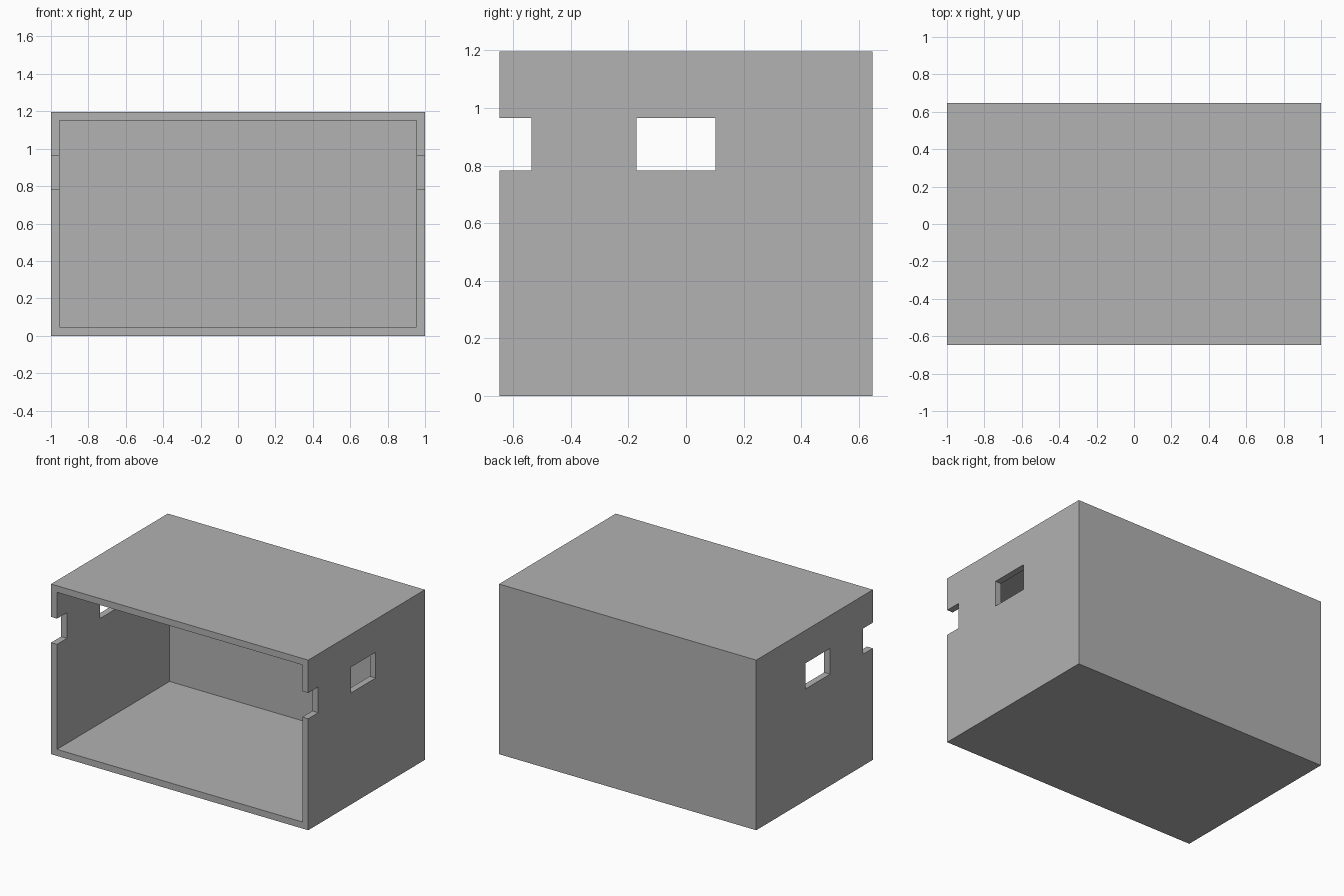
import bpy

default_cube = bpy.data.objects.get("Cube")
if default_cube:
    bpy.data.objects.remove(default_cube, do_unlink=True)

W, D, H = 1.0, 0.648, 1.196   # half width, half depth, full height
WALL = 0.046


def block(name, low, high):
    """Axis-aligned box between two corners."""
    bpy.ops.mesh.primitive_cube_add(size=1)
    obj = bpy.context.object
    obj.name = obj.data.name = name
    for v in obj.data.vertices:
        v.co = [l if c < 0 else h for c, l, h in zip(v.co, low, high)]
    return obj


def cut(target, cutter):
    """Subtract the cutter and discard it."""
    cutter.hide_render = True
    mod = target.modifiers.new(cutter.name, 'BOOLEAN')
    mod.operation = 'DIFFERENCE'
    mod.solver = 'EXACT'
    mod.object = cutter
    bpy.context.view_layer.objects.active = target
    bpy.ops.object.modifier_apply(modifier=mod.name)
    bpy.data.objects.remove(cutter, do_unlink=True)


# Plain grey finish
grey = bpy.data.materials.new("plain_grey")
grey.use_nodes = True
color = (0.445, 0.445, 0.445, 1)
grey.diffuse_color = color
grey.node_tree.nodes["Principled BSDF"].inputs["Base Color"].default_value = color

# Outer shell, open at the front
shell = block("open_box", (-W, -D, 0), (W, D, H))
shell.data.materials.append(grey)
cut(shell, block("cavity", (-W + WALL, -D - 0.2, WALL),
                 (W - WALL, D - WALL, H - WALL)))

# Front notches and windows through both side walls
LOW, HIGH = 0.784, 0.965
for name, y0, y1 in (("notch", -D - 0.1, -0.537), ("window", -0.172, 0.102)):
    cut(shell, block(name, (-W - 0.1, y0, LOW), (W + 0.1, y1, HIGH)))
